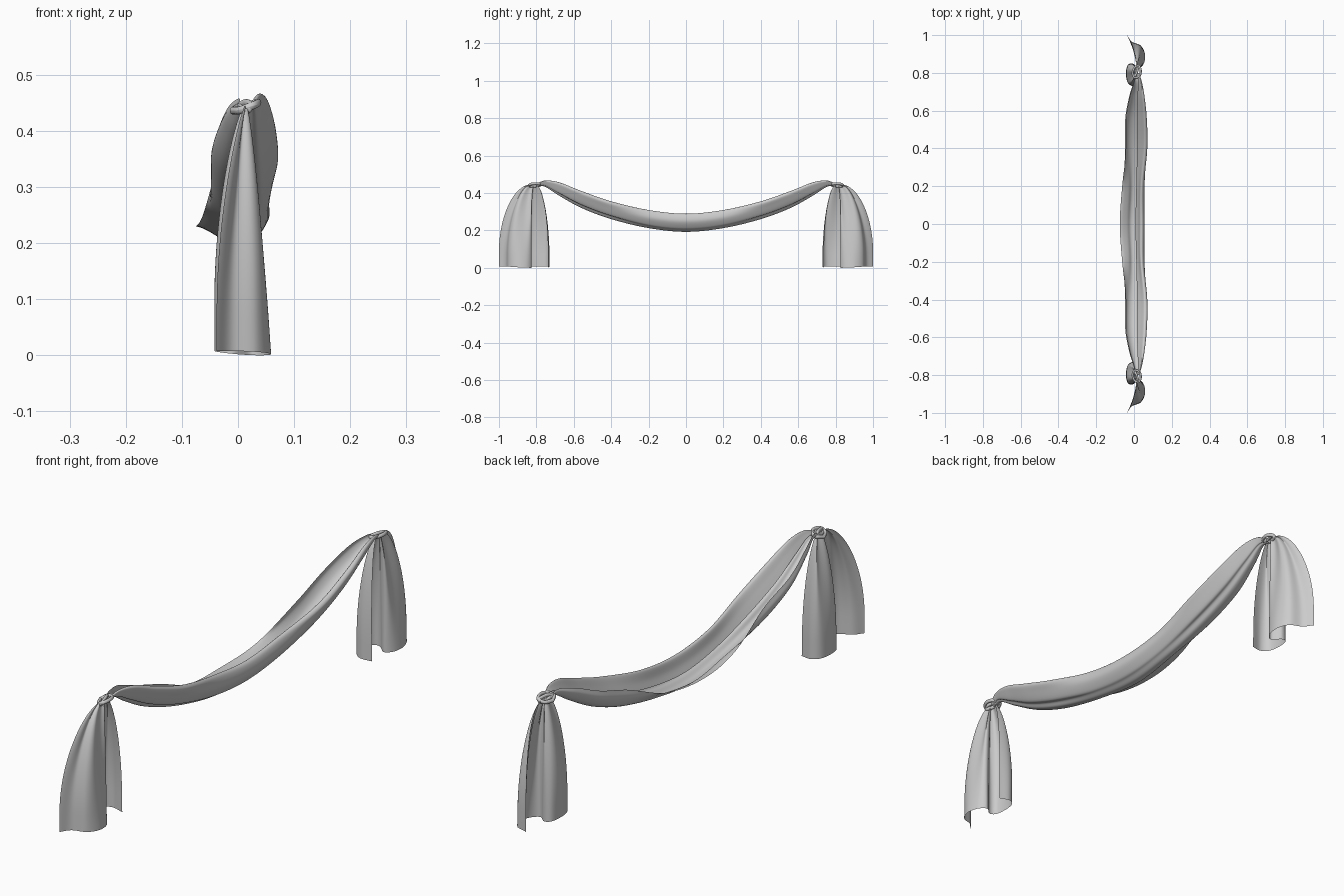
import bpy, math
from mathutils import Vector

if "Cube" in bpy.data.objects:
    bpy.data.objects.remove(bpy.data.objects["Cube"])


def spline(pts, n):
    """Sample n points of a smooth curve passing through pts."""
    p = [Vector(q) for q in pts]
    p = [2 * p[0] - p[1]] + p + [2 * p[-1] - p[-2]]
    out = []
    for i in range(n):
        t = i / (n - 1) * (len(p) - 3)
        k = min(int(t), len(p) - 4)
        t -= k
        a, b, c, d = p[k:k + 4]
        out.append(0.5 * (2 * b + (c - a) * t + (2 * a - 5 * b + 4 * c - d) * t * t
                          + (3 * b - a - 3 * c + d) * t ** 3))
    return out


def sheet(name, rows, mirror=False):
    """Skin a grid of points into a smooth cloth surface."""
    n = len(rows[0])
    faces = [(r * n + c, r * n + c + 1, (r + 1) * n + c + 1, (r + 1) * n + c)
             for r in range(len(rows) - 1) for c in range(n - 1)]
    me = bpy.data.meshes.new(name)
    me.from_pydata([v for row in rows for v in row], [], faces)
    ob = bpy.data.objects.new(name, me)
    bpy.context.collection.objects.link(ob)
    for f in me.polygons:
        f.use_smooth = True
    if mirror:
        m = ob.modifiers.new("mirror", 'MIRROR')
        m.use_axis = (False, True, False)
        m.use_mirror_merge = False
    return ob


# Hanging swag: trough-shaped cross-sections (x, height) along y
middle = [(-.075, .037), (-.06, .032), (-.036, .018), (-.018, .002), (.004, 0), (.022, .011), (.037, .02),
          (.056, .055), (.05, .088), (.034, .094), (.022, .06), (.008, .035)]
quarter = [(-.04, .066), (-.047, .042), (-.033, .014), (-.012, .0), (.01, .0), (.024, .014), (.041, .018),
           (.06, .052), (.069, .078), (.054, .088), (.034, .06), (.016, .034)]
# y, profile, bottom z, width scale, height scale, x shift
stations = [(0, middle, .193, 1, 1, 0), (.2, middle, .213, .9, 1, .005),
            (.4, quarter, .262, 1.02, 1.05, 0), (.56, quarter, .322, .98, 1, 0),
            (.68, quarter, .388, .68, .78, .008), (.755, quarter, .434, .36, .36, .016),
            (.80, quarter, .434, .22, .16, .012)]


def section(st, side):
    y, prof, z, w, h, dx = st
    return [Vector((x * w + dx, side * y, z + v * h)) for x, v in spline(prof, 56)]


sections = [section(s, -1) for s in reversed(stations[1:])] + [section(s, 1) for s in stations]
columns = [spline(col, 121) for col in zip(*sections)]
sheet("swag", [list(r) for r in zip(*columns)])

# Tails: S-shaped hem flaring from the gathered neck
hem = spline([(-.038, 1.0), (-.012, .965), (.035, .945), (.058, .90), (.052, .85), (.025, .825),
              (-.008, .85), (-.034, .84), (-.042, .795), (-.034, .75), (-.005, .73),
              (.038, .738)], 91)
neck = (.014, .81)
rows = []
for i in range(46):
    s = (i / 45) ** 1.6
    spread = math.sin(math.pi / 2 * min(1, s / .85 + .002))
    fy = spread ** .42
    row = []
    for j, (hx, hy) in enumerate(hem):
        u = j / 90
        fold = (1 - s) ** 1.5 * fy
        # the side facing +x hangs closer in and only flares near the hem
        side = min(1, max(0, (hx - neck[0]) / .044))
        fx = spread ** .75 * (1 - side) + (.35 * spread + .65 * s) * side
        x = neck[0] + (hx - neck[0]) * fx + .009 * fold * math.sin(u * 34)
        y = neck[1] + (hy - neck[1]) * fy + .006 * fold * math.cos(u * 27)
        drop = .008 * s * (1 + math.sin(u * 9 + 1)) / 2
        row.append((x, y, .447 * (1 - s) + drop))
    rows.append(row)
sheet("tail", rows, True)


def wrap(name, path, radius):
    """Closed cloth roll following a looped path."""
    pts = spline(path + path[:1], 49)[:-1]
    rows = []
    for i in range(49):
        p = pts[i % 48]
        t = (pts[(i + 1) % 48] - pts[i - 1 if i < 48 else 47]).normalized()
        a = t.cross(Vector((0, 0, 1))).normalized()
        b = a.cross(t)
        rows.append([p + radius * (a * math.cos(k * math.tau / 12) * .8
                                   + b * math.sin(k * math.tau / 12)) for k in range(13)])
    sheet(name, rows, True)


# Knots: a roll looped around each neck and a strand crossing over it
wrap("knot_loop", [(-.009, .80, .436), (.003, .775, .443), (.028, .783, .448), (.036, .81, .45),
                   (.026, .836, .445), (.004, .83, .437)], .007)
wrap("knot_strand", [(.004, .78, .445), (.014, .80, .45), (.022, .83, .446),
                     (.018, .836, .438), (.01, .81, .436)], .007)
